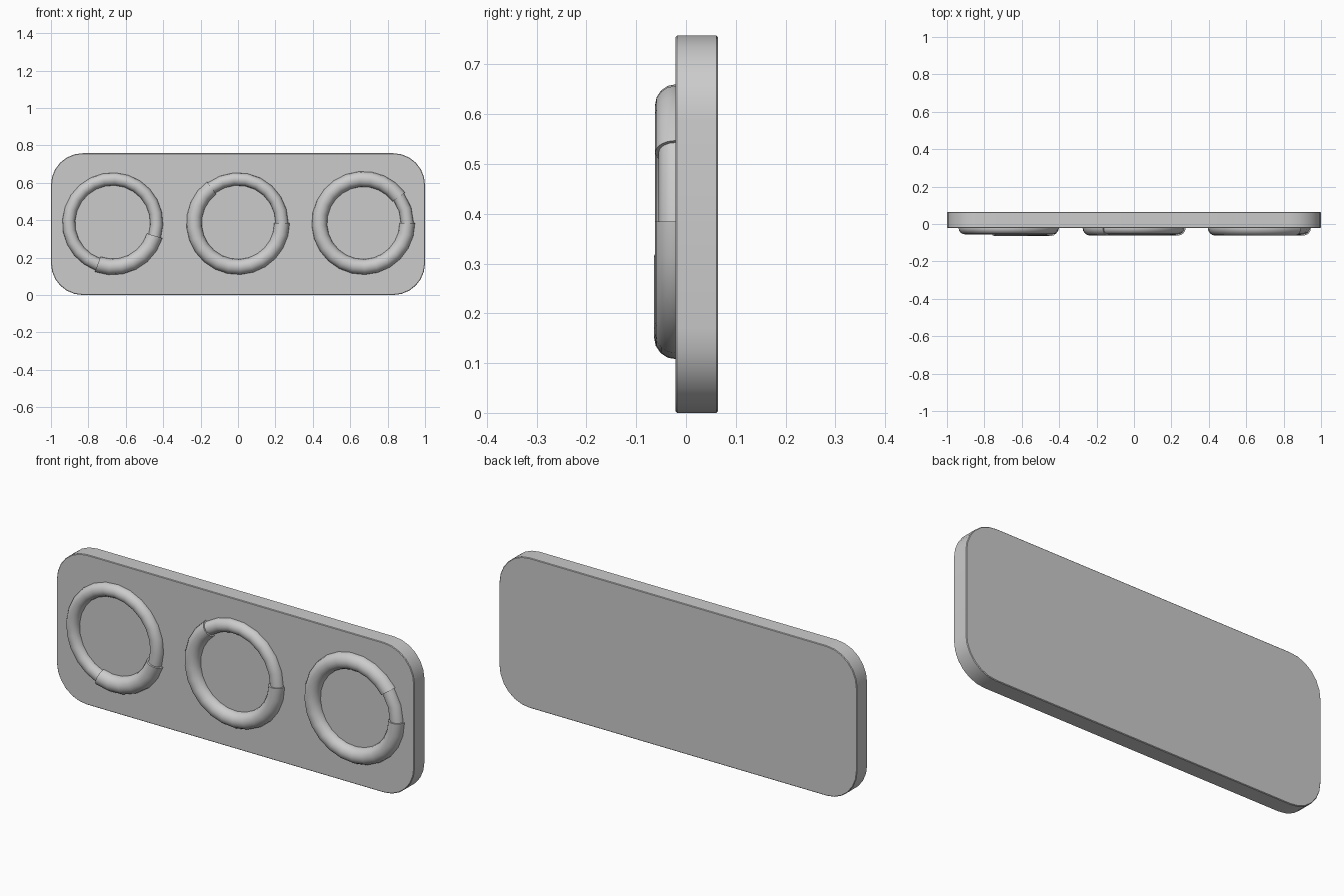
import bpy, bmesh, math
from mathutils import Vector

cube = bpy.data.objects.get("Cube")
if cube:
    bpy.data.objects.remove(cube, do_unlink=True)

grey = bpy.data.materials.new("plain_grey")
grey.use_nodes = True
colour = (0.6, 0.6, 0.6, 1)
grey.diffuse_color = colour
grey.node_tree.nodes["Principled BSDF"].inputs["Base Color"].default_value = colour

FRONT, BACK = -0.021, 0.064
HEIGHT, CORNER = 0.758, 0.17
RING_Z, RING_RADIUS = 0.385, 0.235


def finish(bm, name, angle):
    bmesh.ops.recalc_face_normals(bm, faces=bm.faces)
    mesh = bpy.data.meshes.new(name)
    bm.to_mesh(mesh)
    bm.free()
    mesh.materials.append(grey)
    obj = bpy.data.objects.new(name, mesh)
    bpy.context.collection.objects.link(obj)
    bpy.ops.object.select_all(action='DESELECT')
    obj.select_set(True)
    bpy.context.view_layer.objects.active = obj
    bpy.ops.object.shade_smooth_by_angle(angle=math.radians(angle))
    return obj


def rounded_plate():
    """Rounded rectangle extruded from front to back."""
    bm = bmesh.new()
    verts = []
    steps = 6
    corners = [(1, 1), (-1, 1), (-1, -1), (1, -1)]
    for i, (sx, sz) in enumerate(corners):
        cx = sx * (1 - CORNER)
        cz = HEIGHT / 2 + sz * (HEIGHT / 2 - CORNER)
        for k in range(steps + 1):
            a = (i + k / steps) * math.pi / 2
            verts.append(bm.verts.new((cx + CORNER * math.cos(a), FRONT,
                                       cz + CORNER * math.sin(a))))
    face = bm.faces.new(verts)
    back = bmesh.ops.extrude_face_region(bm, geom=[face], use_keep_orig=True)
    moved = [g for g in back["geom"] if isinstance(g, bmesh.types.BMVert)]
    bmesh.ops.translate(bm, verts=moved, vec=(0, BACK - FRONT, 0))
    obj = finish(bm, "back_plate", 35)
    bevel = obj.modifiers.new("soft_rim", 'BEVEL')
    bevel.width = 0.003
    bevel.segments = 1
    bevel.limit_method = 'ANGLE'
    bevel.angle_limit = math.radians(60)


def ring_arc(name, x, start, end, thickness, sides=16):
    """Capped tube following part of a circle, half sunk in the plate."""
    bm = bmesh.new()
    steps = max(2, round((end - start) / 15))
    rows = []
    for i in range(steps + 1):
        a = math.radians(start + (end - start) * i / steps)
        out = Vector((math.cos(a), 0, math.sin(a)))
        centre = Vector((x, FRONT, RING_Z)) + out * RING_RADIUS
        row = []
        for k in range(sides):
            t = 2 * math.pi * k / sides
            offset = out * math.cos(t) + Vector((0, math.sin(t), 0))
            row.append(bm.verts.new(centre + offset * thickness))
        rows.append(row)
    for r, s in zip(rows, rows[1:]):
        for k in range(sides):
            n = (k + 1) % sides
            bm.faces.new((r[k], r[n], s[n], s[k]))
    bm.faces.new(rows[0])
    bm.faces.new(rows[-1])
    finish(bm, name, 40)


rounded_plate()

# Each ring: centre x, span of the thick arc in degrees, thick and thin tube radius
rings = [("right_ring", -0.67, 250, 343, 0.043, 0.034),
         ("middle_ring", 0, 127, 360, 0.041, 0.034),
         ("left_ring", 0.67, 36, 360, 0.041, 0.034)]
for name, x, start, end, thick, thin in rings:
    ring_arc(name + "_thick_arc", x, start, end, thick)
    ring_arc(name + "_thin_arc", x, end, start + 360, thin)
